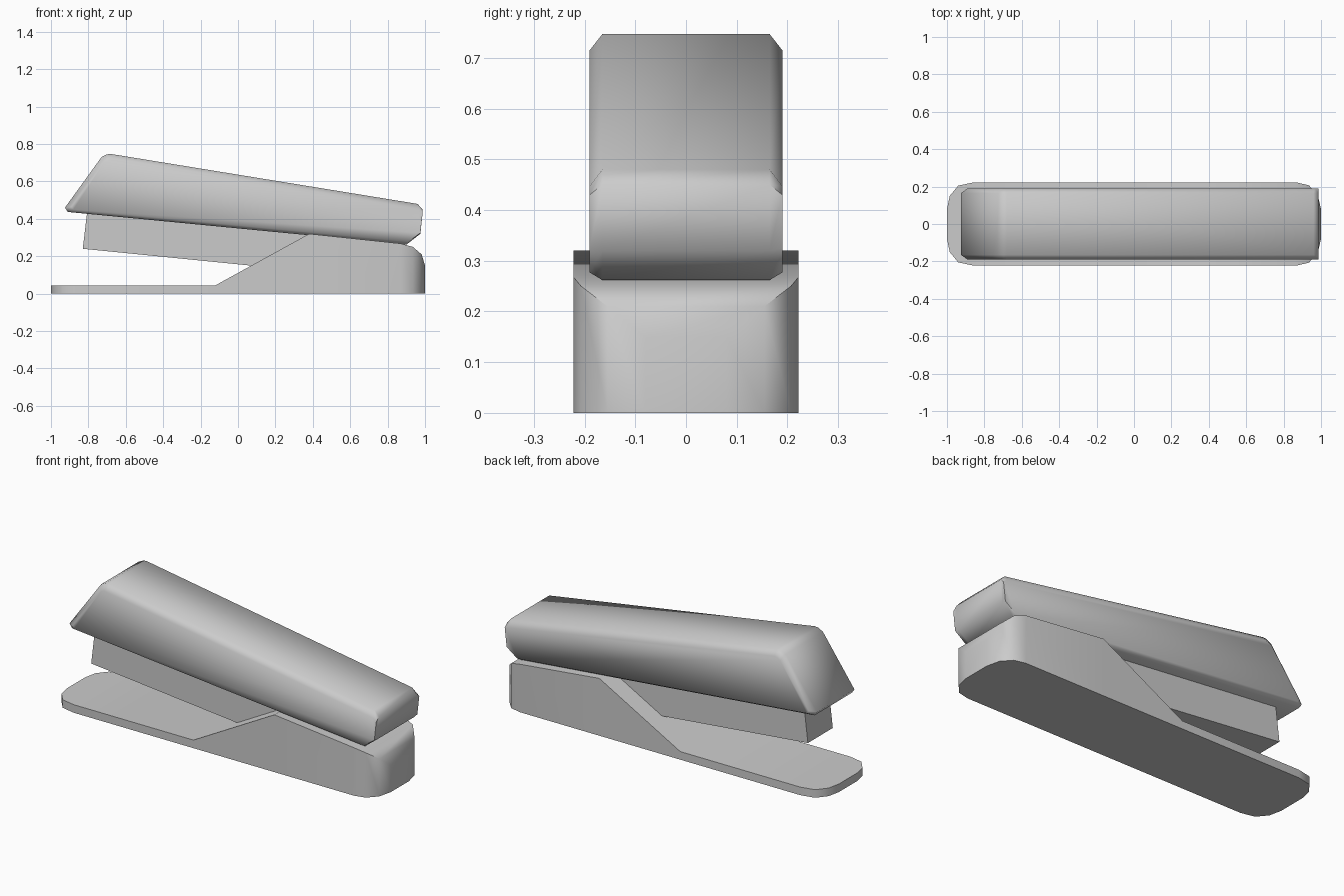
import bpy
import bmesh
from math import radians

cube = bpy.data.objects.get("Cube")
if cube:
    bpy.data.objects.remove(cube, do_unlink=True)

GREY = (0.6, 0.6, 0.6, 1)
grey = bpy.data.materials.new("plain grey")
grey.use_nodes = True
grey.diffuse_color = GREY
grey.node_tree.nodes["Principled BSDF"].inputs["Base Color"].default_value = GREY


def loft(name, rings, angle):
    """Skin a row of equal-length closed rings and cap both ends."""
    bm = bmesh.new()
    rows = [[bm.verts.new(p) for p in ring] for ring in rings]
    for a, b in zip(rows, rows[1:]):
        for i in range(len(a)):
            j = (i + 1) % len(a)
            bm.faces.new((a[i], a[j], b[j], b[i]))
    bm.faces.new(rows[0])
    bm.faces.new(rows[-1])
    bmesh.ops.recalc_face_normals(bm, faces=bm.faces[:])
    mesh = bpy.data.meshes.new(name)
    bm.to_mesh(mesh)
    bm.free()
    obj = bpy.data.objects.new(name, mesh)
    bpy.context.collection.objects.link(obj)
    mesh.materials.append(grey)
    bpy.ops.object.select_all(action="DESELECT")
    bpy.context.view_layer.objects.active = obj
    obj.select_set(True)
    bpy.ops.object.shade_smooth_by_angle(angle=radians(angle))
    return obj


def side_ring(profile, y):
    return [(x, y, z) for x, z in profile]


# Base: stations along the length as (x, half width, height)
stations = [
    (-1, 0.08, 0.045), (-0.985, 0.15, 0.045), (-0.94, 0.205, 0.045),
    (-0.86, 0.222, 0.045), (-0.12, 0.222, 0.045), (0.38, 0.222, 0.32),
    (0.87, 0.222, 0.268), (0.935, 0.207, 0.25), (0.982, 0.155, 0.21),
    (1, 0.08, 0.15),
]
loft("base", [[(x, -w, 0), (x, w, 0), (x, w, h), (x, -w, h)]
              for x, w, h in stations], 40)

# Staple magazine: slim tilted block running into the base
magazine = [(-0.83, 0.24), (0.5, 0.107), (0.5, 0.31), (-0.805, 0.45)]
loft("magazine", [side_ring(magazine, y) for y in (-0.11, 0.11)], 30)

# Handle: tilted side profile with a chamfered outline on each flank
core = [(-0.925, 0.46), (-0.91, 0.437), (0.9, 0.262), (0.975, 0.32),
        (0.987, 0.45), (0.96, 0.48), (-0.68, 0.747), (-0.7, 0.745),
        (-0.73, 0.73)]
flank = [(-0.89, 0.465), (-0.88, 0.45), (0.91, 0.277), (0.975, 0.325),
         (0.987, 0.43), (0.965, 0.447), (-0.68, 0.715), (-0.695, 0.712),
         (-0.715, 0.7)]
loft("handle", [side_ring(flank, -0.19), side_ring(core, -0.165),
                side_ring(core, 0.165), side_ring(flank, 0.19)], 60)
